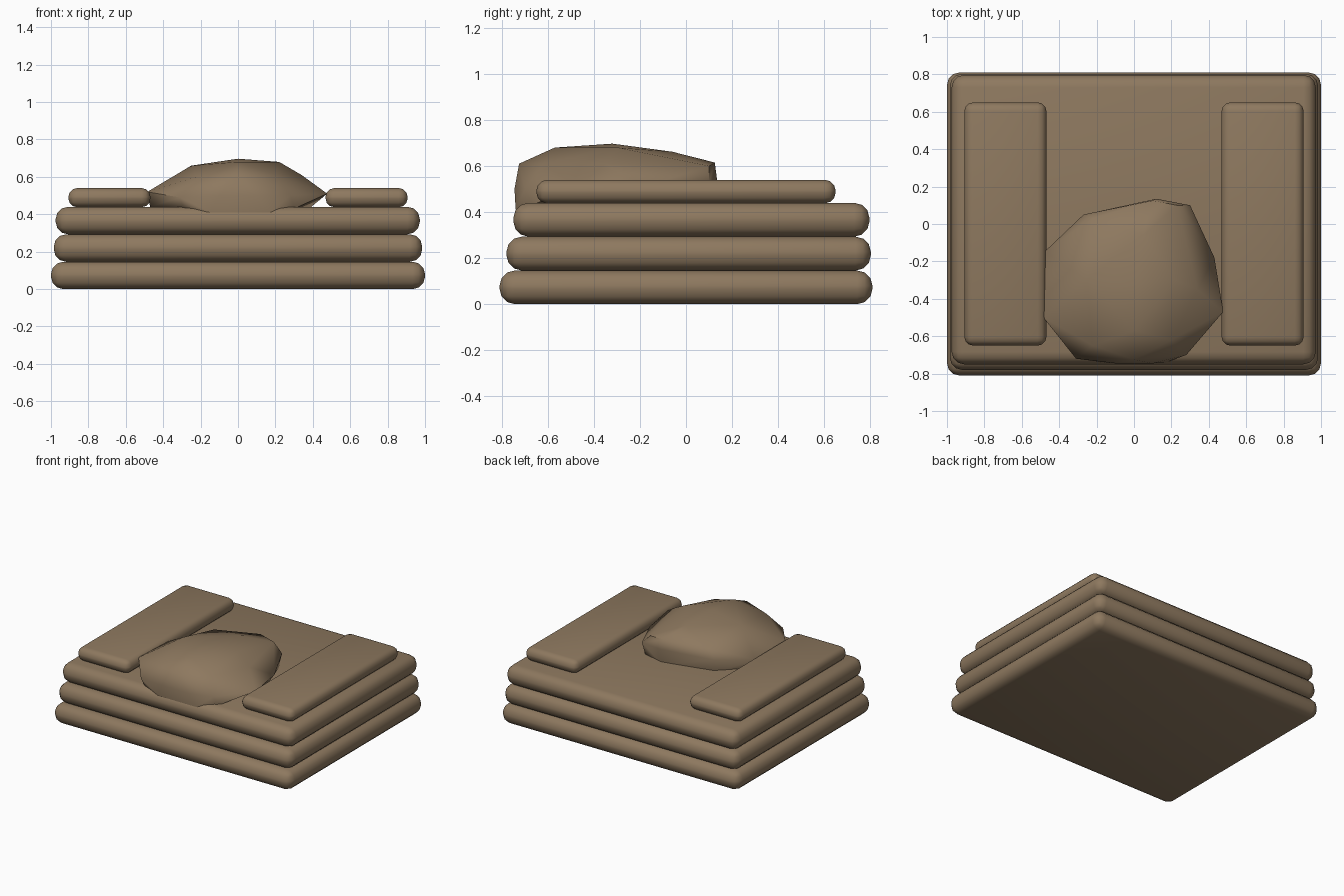
import bpy, bmesh
from mathutils import Vector

if "Cube" in bpy.data.objects:
    bpy.data.objects.remove(bpy.data.objects["Cube"])

tan = bpy.data.materials.new("tan_canvas")
tan.diffuse_color = (0.27, 0.19, 0.115, 1)
tan.use_nodes = True
tan.node_tree.nodes["Principled BSDF"].inputs["Base Color"].default_value = tan.diffuse_color


def finish(name, bm, angle):
    me = bpy.data.meshes.new(name)
    bm.to_mesh(me)
    bm.free()
    me.materials.append(tan)
    ob = bpy.data.objects.new(name, me)
    bpy.context.collection.objects.link(ob)
    bpy.ops.object.select_all(action='DESELECT')
    ob.select_set(True)
    bpy.context.view_layer.objects.active = ob
    bpy.ops.object.shade_smooth_by_angle(angle=angle)
    return ob


def slab(name, x0, x1, y0, y1, z0, z1, r):
    """Box with rounded edges."""
    bm = bmesh.new()
    bmesh.ops.create_cube(bm, size=1)
    lo, hi = Vector((x0, y0, z0)), Vector((x1, y1, z1))
    for v in bm.verts:
        v.co = [lo[i] + (v.co[i] + 0.5) * (hi[i] - lo[i]) for i in range(3)]
    bmesh.ops.bevel(bm, geom=bm.edges[:], offset=r, segments=3,
                    profile=0.5, affect='EDGES')
    finish(name, bm, 0.8)


# Three stacked layers, each stepped in a little at the front
slab("bottom_layer", -1.0, 1.0, -0.81, 0.81, 0.0, 0.146, 0.066)
slab("middle_layer", -0.985, 0.985, -0.78, 0.803, 0.146, 0.293, 0.066)
slab("top_layer", -0.975, 0.972, -0.75, 0.797, 0.293, 0.44, 0.066)

# Side pads
for side, s in (("left", -1), ("right", 1)):
    a, b = sorted((s * 0.468, s * 0.907))
    slab(side + "_pad", a, b, -0.65, 0.65, 0.438, 0.54, 0.047)

# Lumpy domed bundle: hull of a rim, a shoulder, a crown and a base
rim = [(-0.48, -0.15, 0.51), (-0.27, 0.05, 0.53), (0.12, 0.135, 0.54),
       (0.30, 0.10, 0.53), (0.43, -0.18, 0.51), (0.477, -0.47, 0.51),
       (0.28, -0.70, 0.50), (0.10, -0.745, 0.50), (-0.10, -0.745, 0.50),
       (-0.31, -0.72, 0.49), (-0.485, -0.50, 0.52)]
shoulder = [(0.10, 0.125, 0.615), (0.23, 0.10, 0.60), (-0.22, 0.03, 0.60),
            (-0.25, -0.30, 0.66), (0.34, -0.35, 0.61), (0.20, -0.62, 0.61),
            (0.0, -0.725, 0.61), (-0.22, -0.65, 0.60)]
crown = [(0.0, -0.32, 0.697), (0.22, -0.30, 0.68), (0.05, -0.06, 0.662),
         (0.0, -0.57, 0.68)]
base = [(-0.15, -0.74, 0.41), (0.17, -0.74, 0.41), (0.30, -0.67, 0.43),
        (-0.29, -0.70, 0.43), (-0.47, -0.48, 0.44), (-0.47, -0.18, 0.44),
        (-0.25, 0.03, 0.42), (0.12, 0.12, 0.42), (0.28, 0.08, 0.42),
        (0.38, -0.20, 0.43)]
bm = bmesh.new()
for p in rim + shoulder + crown + base:
    bm.verts.new(p)
hull = bmesh.ops.convex_hull(bm, input=bm.verts[:])
loose = {g for g in hull["geom_interior"] + hull["geom_unused"]
         if isinstance(g, bmesh.types.BMVert)}
bmesh.ops.delete(bm, geom=list(loose), context='VERTS')
bmesh.ops.recalc_face_normals(bm, faces=bm.faces[:])
finish("bundle", bm, 1.0)
